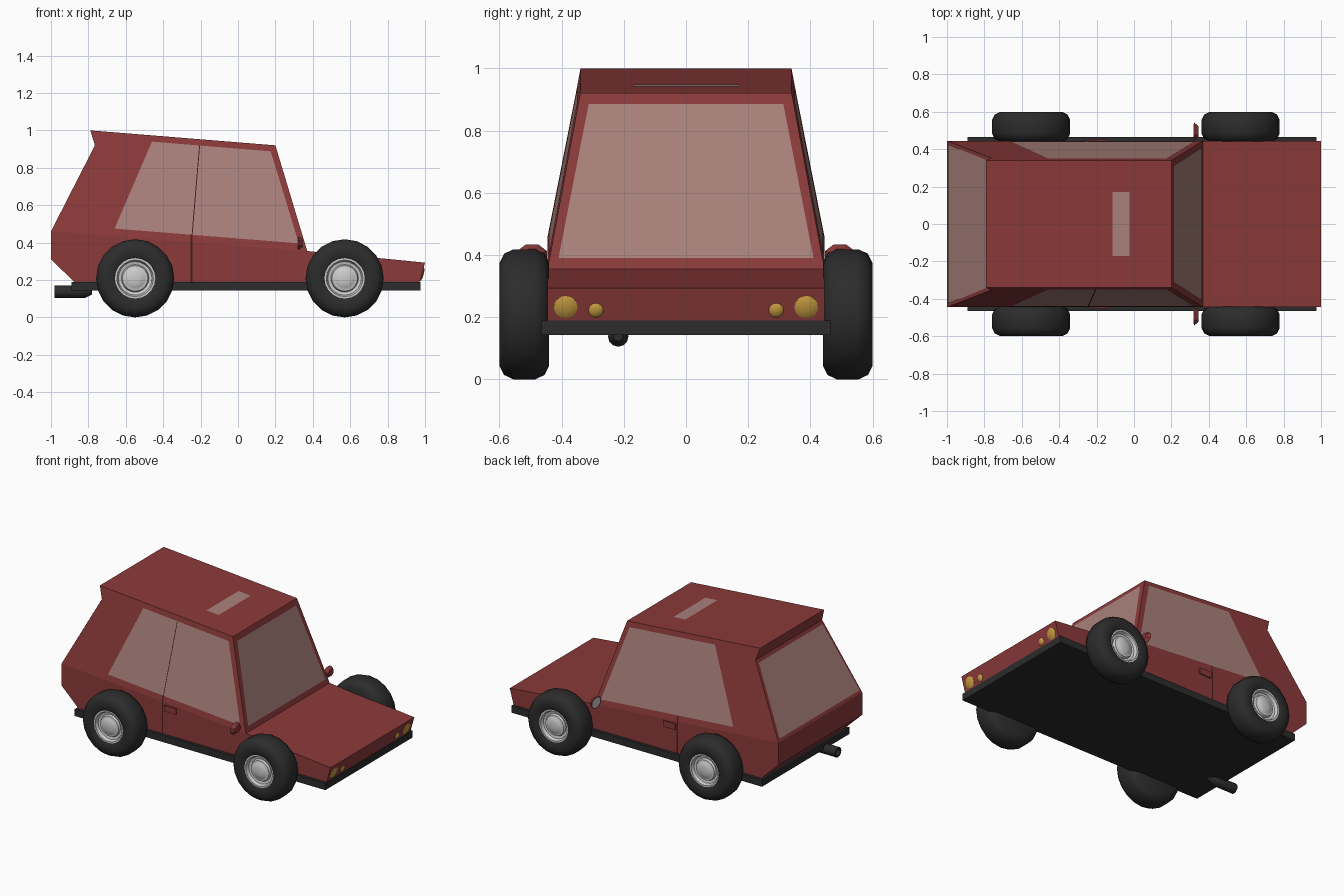
import bpy, bmesh
from math import pi
from mathutils import Matrix, Vector

if "Cube" in bpy.data.objects:
    bpy.data.objects.remove(bpy.data.objects["Cube"])


def material(name, rgb):
    m = bpy.data.materials.new(name)
    m.diffuse_color = (*rgb, 1)
    m.use_nodes = True
    m.node_tree.nodes["Principled BSDF"].inputs["Base Color"].default_value = m.diffuse_color
    return m


RED = material("red_paint", (0.26, 0.042, 0.042))
GLASS = material("tinted_glass", (0.40, 0.22, 0.20))
DARK = material("dark_rubber", (0.025, 0.025, 0.025))
SEAM = material("seam", (0.06, 0.012, 0.012))
AMBER = material("amber", (0.55, 0.32, 0.05))


def finish(name, bm, mat=None, smooth=False):
    bmesh.ops.recalc_face_normals(bm, faces=bm.faces)
    me = bpy.data.meshes.new(name)
    bm.to_mesh(me)
    bm.free()
    ob = bpy.data.objects.new(name, me)
    bpy.context.collection.objects.link(ob)
    if mat:
        me.materials.append(mat)
    if smooth:
        bpy.ops.object.select_all(action='DESELECT')
        ob.select_set(True)
        bpy.context.view_layer.objects.active = ob
        bpy.ops.object.shade_smooth_by_angle(angle=0.7)
    return ob


def box(name, lo, hi, mat):
    lo, hi = Vector(lo), Vector(hi)
    bm = bmesh.new()
    bmesh.ops.create_cube(bm, size=1)
    bmesh.ops.scale(bm, vec=hi - lo, verts=bm.verts)
    bmesh.ops.translate(bm, vec=(lo + hi) / 2, verts=bm.verts)
    return finish(name, bm, mat)


def panel(name, pts, mat):
    bm = bmesh.new()
    bm.faces.new([bm.verts.new(p) for p in pts])
    return finish(name, bm, mat)


def lathe(name, profile, mtx, mat=None, steps=20):
    """Spin (radius, y) points round the local y axis."""
    bm = bmesh.new()
    vs = [bm.verts.new((r, y, 0)) for r, y in profile]
    es = [bm.edges.new(p) for p in zip(vs, vs[1:])]
    bmesh.ops.spin(bm, geom=vs + es, axis=(0, 1, 0), cent=(0, 0, 0),
                   angle=2 * pi, steps=steps)
    bmesh.ops.remove_doubles(bm, verts=bm.verts, dist=1e-5)
    bm.transform(mtx)
    return finish(name, bm, mat, smooth=True)


def side_y(x, z):
    """Half width: upright below the belt line, leaning in above it."""
    belt = 0.355 + 0.0766 * (0.37 - x)
    return 0.445 - 0.19 * max(0, z - belt)


# Body shell from a side profile
PROFILE = [(-0.87, 0.185), (0.97, 0.185), (1.0, 0.293), (0.37, 0.355), (0.2, 0.92),
           (-0.79, 1.0), (-0.765, 0.92), (-1.0, 0.46), (-1.0, 0.31)]
bm = bmesh.new()
left, right = ([bm.verts.new((x, s * side_y(x, z), z)) for x, z in PROFILE] for s in (1, -1))
n = len(PROFILE)
for i in range(n):
    j = (i + 1) % n
    bm.faces.new((left[i], left[j], right[j], right[i]))
for v in (left, right):
    bm.faces.new(v[3:8])               # cabin side
    bm.faces.new(v[:4] + v[7:])        # lower side
finish("body", bm, RED)

# Sill and bumper slab
box("sill_slab", (-0.89, -0.464, 0.143), (0.975, 0.464, 0.189), DARK)

# Windscreen, rear window and roof window
panel("windscreen", [(0.363, -0.41, 0.39), (0.363, 0.41, 0.39),
                     (0.214, 0.313, 0.885), (0.214, -0.313, 0.885)], GLASS)
panel("rear_window", [(-0.994, -0.425, 0.48), (-0.994, 0.425, 0.48),
                      (-0.779, 0.338, 0.90), (-0.779, -0.338, 0.90)], GLASS)
panel("roof_window", [(x, y, 0.923 + 0.0808 * (0.2 - x)) for x, y in
                      ((-0.115, -0.17), (-0.025, -0.17), (-0.025, 0.17), (-0.115, 0.17))], GLASS)


def side_panel(name, s, pts, off, mat):
    panel(name, [(x, s * (side_y(x, z) + off), z) for x, z in pts], mat)


WHEEL_Z = 0.209
TYRE = [(0, 0.54), (0.1, 0.56), (0.106, 0.59), (0.125, 0.6), (0.165, 0.6), (0.195, 0.585),
        (0.209, 0.555), (0.209, 0.485), (0.195, 0.455), (0.165, 0.44), (0, 0.44)]
RIM = [(0, 0.545), (0.108, 0.545), (0.108, 0.592), (0.098, 0.592), (0.09, 0.572), (0.074, 0.568),
       (0.068, 0.582), (0.058, 0.582), (0.05, 0.588), (0.025, 0.594), (0, 0.595)]
LAMP = [(0, -0.012), (1, -0.012), (1, 0.001), (0.75, 0.006), (0.4, 0.009), (0, 0.01)]

for s, tag in ((-1, "right"), (1, "left")):
    # Side glass and door seams
    side_panel(tag + "_side_window", s,
               [(-0.66, 0.475), (0.325, 0.396), (0.175, 0.888), (-0.46, 0.94)], 0.003, GLASS)
    side_panel(tag + "_door_seam", s,
               [(-0.253, 0.19), (-0.244, 0.19), (-0.244, 0.398), (-0.253, 0.398)], 0.002, SEAM)
    side_panel(tag + "_door_seam_upper", s,
               [(-0.253, 0.398), (-0.244, 0.398), (-0.244, 0.441), (-0.253, 0.441)], 0.002, SEAM)
    if s < 0:
        side_panel("window_divider", s,
                   [(-0.248, 0.44), (-0.243, 0.44), (-0.203, 0.918), (-0.208, 0.918)], 0.005, SEAM)

    # Door handle
    ys = sorted((s * 0.44, s * 0.453))
    box(tag + "_door_handle", (-0.235, ys[0], 0.345), (-0.145, ys[1], 0.385), RED)

    # Wing mirror: tapered shell with a grey face towards the rear
    for part, r1, r2, x, depth, mat in (("shell", 1, 0.6, 0.333, 0.022, RED),
                                        ("face", 0.85, 0.85, 0.322, 0.006, None)):
        bm = bmesh.new()
        bmesh.ops.create_cone(bm, cap_ends=True, segments=8, radius1=r1, radius2=r2, depth=depth)
        bm.transform(Matrix.Translation((x, s * 0.495, 0.397))
                     @ Matrix.Diagonal((1, 0.052, 0.04, 1))
                     @ Matrix.Rotation(pi / 2, 4, 'Y') @ Matrix.Rotation(pi / 8, 4, 'Z'))
        finish(tag + "_mirror_" + part, bm, mat)

    # Wheels
    turn = Matrix.Rotation(0 if s > 0 else pi, 4, 'Z')
    for x, end in ((0.57, "front"), (-0.55, "rear")):
        m = Matrix.Translation((x, 0, WHEEL_Z)) @ turn
        lathe(f"{end}_{tag}_tyre", TYRE, m, DARK)
        lathe(f"{end}_{tag}_rim", RIM, m)

    # Headlamps set on the sloping nose
    for y, z, r, kind in ((0.387, 0.232, 0.038, "large"), (0.29, 0.222, 0.024, "small")):
        x = 0.97 + (z - 0.185) * 0.278
        m = (Matrix.Translation((x, s * y, z)) @ Matrix.Rotation(0.27, 4, 'Y')
             @ Matrix.Rotation(-pi / 2, 4, 'Z'))
        lathe(f"{tag}_{kind}_lamp", [(a * r, b) for a, b in LAMP], m, AMBER, 16)

# Exhaust pipe
lathe("exhaust_pipe", [(0, 0), (0.015, 0), (0.033, 0.035), (0.033, 0.2), (0.023, 0.2),
                       (0.023, 0.1), (0, 0.1)],
      Matrix.Translation((-0.78, -0.218, 0.138)) @ Matrix.Rotation(pi / 2, 4, 'Z'), DARK, 12)
